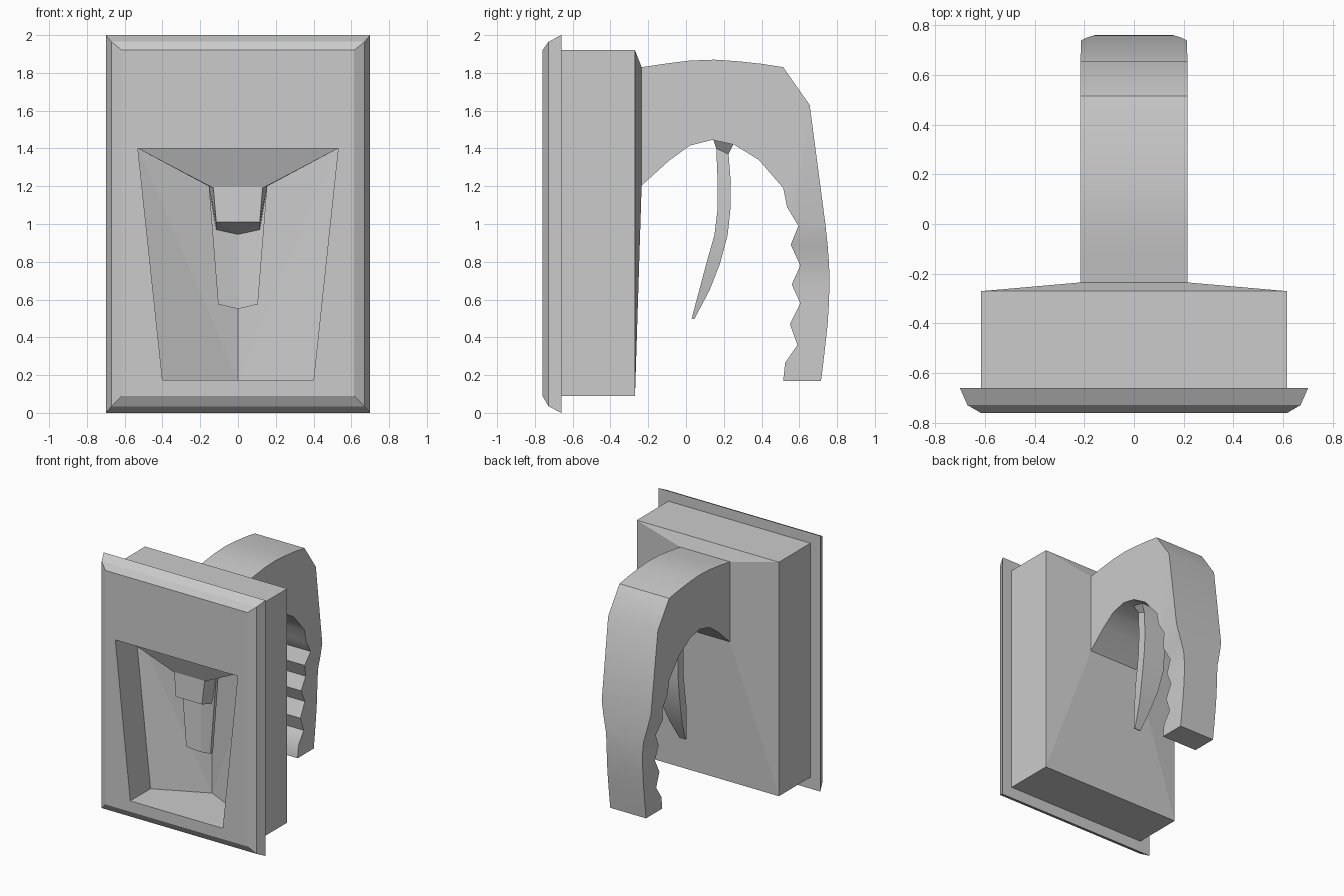
import bpy, bmesh
from math import radians

if "Cube" in bpy.data.objects:
    bpy.data.objects.remove(bpy.data.objects["Cube"])


def finish(name, bm, smooth=None):
    bmesh.ops.recalc_face_normals(bm, faces=bm.faces)
    me = bpy.data.meshes.new(name)
    bm.to_mesh(me)
    bm.free()
    ob = bpy.data.objects.new(name, me)
    bpy.context.collection.objects.link(ob)
    if smooth:
        bpy.ops.object.select_all(action='DESELECT')
        ob.select_set(True)
        bpy.context.view_layer.objects.active = ob
        bpy.ops.object.shade_smooth_by_angle(angle=radians(smooth))
    return ob


def loft(name, rings, smooth=None):
    """Bridge equal-sized closed rings and cap both ends."""
    bm = bmesh.new()
    vs = [[bm.verts.new(p) for p in r] for r in rings]
    n = len(rings[0])
    for a, b in zip(vs, vs[1:]):
        for i in range(n):
            j = (i + 1) % n
            bm.faces.new((a[i], a[j], b[j], b[i]))
    bm.faces.new(vs[0])
    bm.faces.new(vs[-1])
    return finish(name, bm, smooth)


def hull(name, pts):
    """Convex solid from points mirrored in x."""
    bm = bmesh.new()
    for p in sorted({(s * x, y, z) for x, y, z in pts for s in (1, -1)}):
        bm.verts.new(p)
    res = bmesh.ops.convex_hull(bm, input=bm.verts)
    loose = [v for v in bm.verts if not v.link_faces]
    bmesh.ops.delete(bm, geom=loose, context='VERTS')
    bmesh.ops.dissolve_limit(bm, angle_limit=radians(1), verts=bm.verts, edges=bm.edges)
    return finish(name, bm)


def strip_ring(outer, inner, h):
    (y0, z0), (y1, z1) = outer, inner
    return [(-h, y0, z0), (h, y0, z0), (h, y1, z1), (-h, y1, z1)]


# Housing: bevelled front flange, box, slightly raised back
body_rings = []
for y, x, z0, z1 in [(-.76, .615, .09, 1.92), (-.728, .67, .035, 1.965),
                     (-.66, .70, 0, 2), (-.66, .615, .09, 1.92),
                     (-.27, .615, .09, 1.92), (-.235, .215, 1.2, 1.83)]:
    body_rings.append([(-x, y, z0), (x, y, z0), (x, y, z1), (-x, y, z1)])
body = loft("housing", body_rings)

# Front recess with a V-shaped back wall
cutter = hull("recess_cutter", [(.53, -.9, 1.4), (.40, -.9, .175),
                                (.53, -.51, 1.4), (.40, -.51, .175),
                                (0, -.32, 1.4), (0, -.32, .175)])
cutter.hide_render = True
mod = body.modifiers.new("recess", 'BOOLEAN')
mod.operation = 'DIFFERENCE'
mod.solver = 'EXACT'
mod.object = cutter
bpy.context.view_layer.objects.active = body
bpy.ops.object.modifier_apply(modifier=mod.name)
bpy.data.objects.remove(cutter)

# Funnel hood and spout inside the recess
hull("hood", [(.53, -.68, 1.4), (.53, -.5, 1.4), (.155, -.59, 1.2),
              (.13, -.60, 1.19), (.155, -.36, 1.2), (0, -.31, 1.4)])
hull("spout", [(.13, -.60, 1.19), (.115, -.61, 1.01), (.155, -.47, 1.2),
               (.115, -.49, .97), (0, -.46, .945), (.12, -.60, 1.25)])

# Lever: thin V-section paddle below the spout
paddle_rings = []
for h, y, zs, zm in [(.155, -.49, 1.2, 1.2), (.105, -.49, .575, .55)]:
    paddle_rings.append([(-h, y, zs), (0, y + .03, zm), (h, y, zs),
                         (h, y + .03, zs), (0, y + .06, zm), (-h, y + .03, zs)])
loft("paddle", paddle_rings)

# Rear handle: arch then finger grip, narrowing below z = 1
handle_pairs = [
    ((-.25, 1.828), (-.25, 1.19)), ((-.1, 1.85), (-.09, 1.335)),
    ((.02, 1.865), (.02, 1.415)), ((.15, 1.87), (.14, 1.445)),
    ((.27, 1.862), (.255, 1.42)), ((.4, 1.848), (.385, 1.34)),
    ((.515, 1.83), (.515, 1.19)), ((.655, 1.63), (.535, 1.09)),
    ((.738, 1.0), (.595, .99)), ((.75, .89), (.555, .89)),
    ((.758, .78), (.605, .78)), ((.76, .68), (.56, .68)),
    ((.757, .58), (.605, .58)), ((.75, .47), (.55, .47)),
    ((.738, .36), (.59, .36)), ((.727, .265), (.525, .265)),
    ((.715, .17), (.515, .17))]


def grip_half(z):
    t = min(1, max(0, (1.0 - z) / .25))
    return .215 - .06 * t


loft("handle", [strip_ring(o, i, grip_half(min(o[1], i[1])) if o[1] < 1.05 else .215)
                for o, i in handle_pairs], 35)

# Trigger: flared mount under the arch, curved tapering blade
trigger_rows = [((.14, 1.46), (.255, 1.43), .14), ((.16, 1.4), (.225, 1.37), .09),
                ((.168, 1.2), (.237, 1.22), .095), ((.166, 1.07), (.235, 1.08), .095),
                ((.15, .94), (.22, .94), .095), ((.11, .8), (.18, .79), .08),
                ((.07, .65), (.125, .65), .055), ((.03, .5), (.043, .495), .027)]
loft("trigger", [strip_ring(a, b, h) for a, b, h in trigger_rows], 35)
